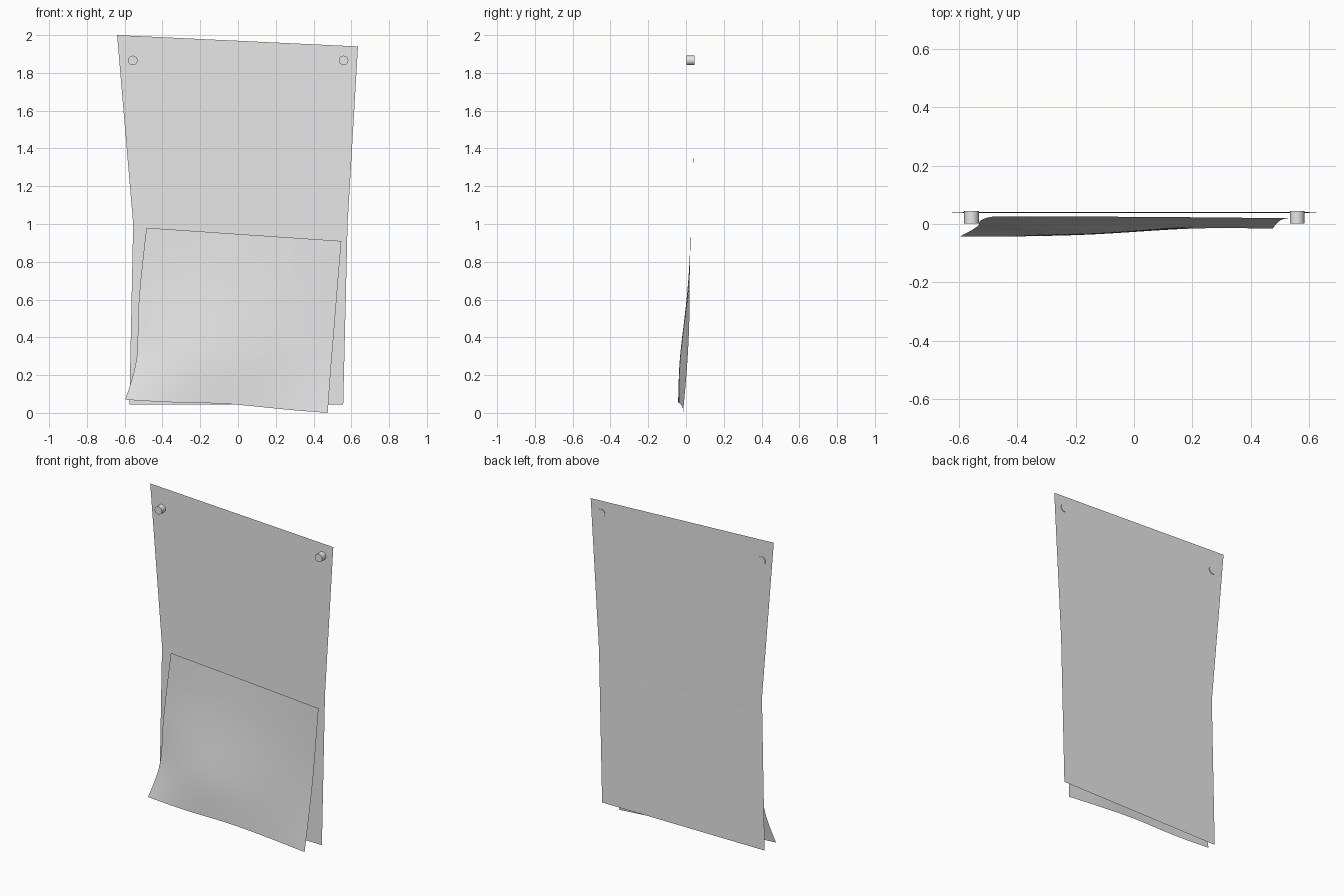
import bpy
import bmesh
import math

cube = bpy.data.objects.get("Cube")
if cube:
    bpy.data.objects.remove(cube, do_unlink=True)

grey = bpy.data.materials.new("light_grey")
grey.use_nodes = True
grey.diffuse_color = (0.8, 0.8, 0.8, 1)
grey.node_tree.nodes["Principled BSDF"].inputs["Base Color"].default_value = (0.8, 0.8, 0.8, 1)


def sheet(name, rows):
    """Paper sheet from rows of points, listed top to bottom."""
    bm = bmesh.new()
    grid = [[bm.verts.new(p) for p in row] for row in rows]
    for upper, lower in zip(grid, grid[1:]):
        for c in range(len(upper) - 1):
            bm.faces.new((upper[c], lower[c], lower[c + 1], upper[c + 1]))
    mesh = bpy.data.meshes.new(name)
    bm.to_mesh(mesh)
    bm.free()
    mesh.materials.append(grey)
    mesh.shade_smooth()
    obj = bpy.data.objects.new(name, mesh)
    bpy.context.collection.objects.link(obj)
    return obj


# Back sheet, slightly narrowed at the middle
sheet("back_sheet", [
    [(-0.64, 0.041, 2.0), (0.635, 0.041, 1.94)],
    [(-0.555, 0.037, 1.0), (0.58, 0.037, 1.0)],
    [(-0.575, 0.039, 0.045), (0.557, 0.039, 0.045)],
])

# Front sheet, curling forward toward its lower corner
left = [(-0.485, 0.98), (-0.515, 0.72), (-0.535, 0.48), (-0.525, 0.28), (-0.597, 0.07)]
right = [(0.547, 0.91), (0.527, 0.67), (0.51, 0.45), (0.49, 0.22), (0.475, 0.0)]
depth = [
    (0.025, 0.025, 0.025, 0.022, 0.02),
    (0.02, 0.015, 0.015, 0.017, 0.02),
    (0.005, -0.015, -0.008, 0.005, 0.018),
    (-0.005, -0.047, -0.03, -0.005, 0.005),
    (-0.043, -0.043, -0.033, -0.011, -0.016),
]
wave = (0, 0, 0.018, 0.003, 0)
rows = []
for r, (a, b) in enumerate(zip(left, right)):
    fall = (r / 4) ** 3
    row = []
    for c in range(5):
        u = c / 4
        x = a[0] + (b[0] - a[0]) * u
        z = a[1] + (b[1] - a[1]) * u + wave[c] * fall
        row.append((x, depth[r][c], z))
    rows.append(row)
front = sheet("front_sheet", rows)
smooth = front.modifiers.new("smooth_curl", "SUBSURF")
smooth.levels = smooth.render_levels = 3
smooth.boundary_smooth = "PRESERVE_CORNERS"

# Pins through the upper corners
for name, x in (("right_pin", -0.557), ("left_pin", 0.559)):
    bpy.ops.mesh.primitive_cylinder_add(
        vertices=32, radius=0.025, depth=0.042,
        location=(x, 0.023, 1.866), rotation=(math.pi / 2, 0, 0))
    pin = bpy.context.object
    pin.name = name
    pin.data.materials.append(grey)
    bpy.ops.object.shade_smooth_by_angle(angle=math.radians(40))
